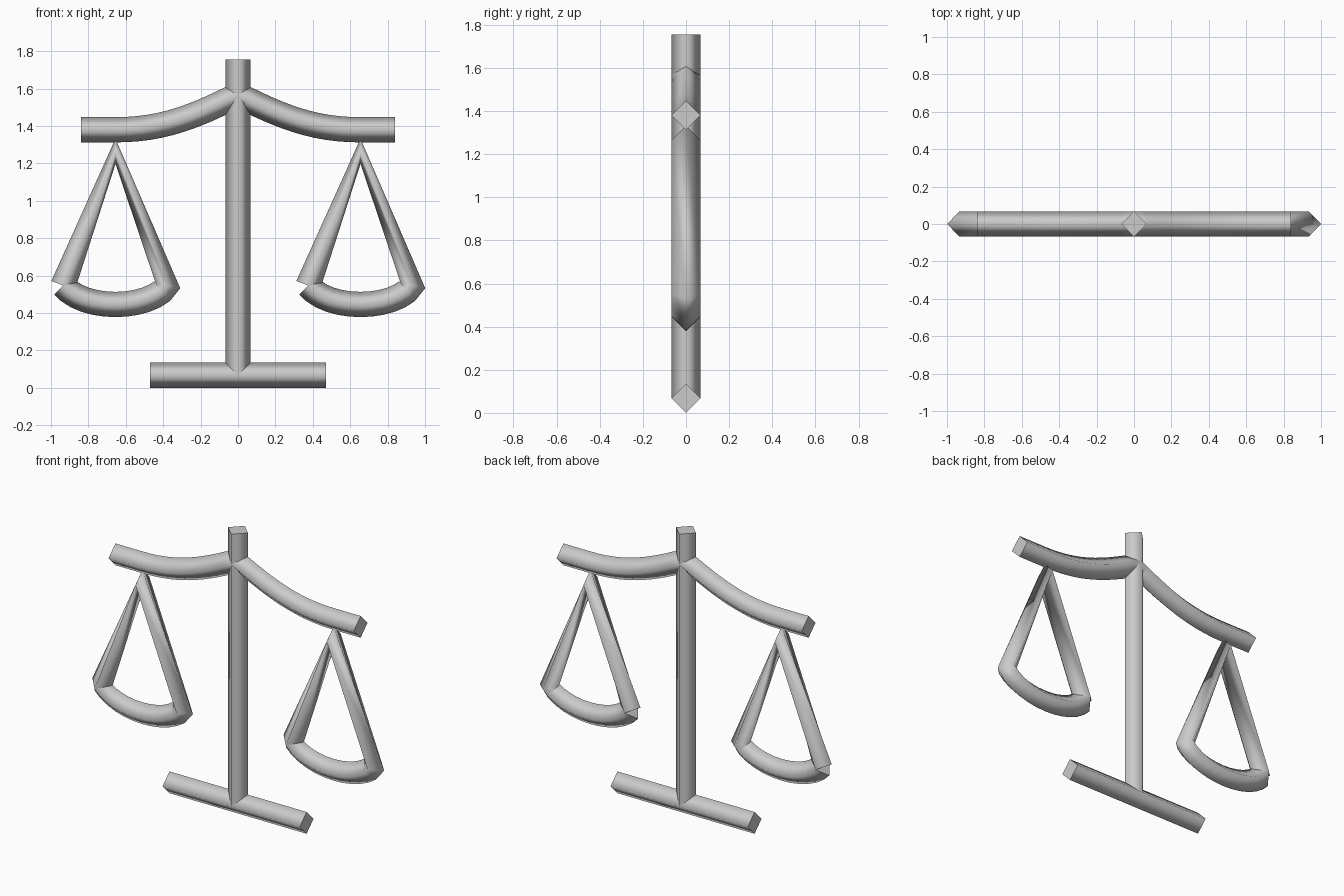
import bpy, math
from mathutils import Vector
from mathutils.geometry import interpolate_bezier

if "Cube" in bpy.data.objects:
    bpy.data.objects.remove(bpy.data.objects["Cube"])

R = 0.0675  # tube radius (four-sided diamond section)

grey = bpy.data.materials.new("light_grey")
grey.diffuse_color = (0.6, 0.6, 0.6, 1)
grey.use_nodes = True
grey.node_tree.nodes["Principled BSDF"].inputs["Base Color"].default_value = grey.diffuse_color


def bezier(a, b, c, d, n=13):
    """Sample a cubic curve in the front plane."""
    pts = interpolate_bezier(*[Vector((p[0], p[1], 0)) for p in (a, b, c, d)], n)
    return [(p.x, p.y) for p in pts]


def tube(name, points):
    """Sweep a four-sided smooth tube along (x, z) points."""
    cu = bpy.data.curves.new(name, 'CURVE')
    cu.dimensions = '3D'
    cu.twist_mode = 'Z_UP'
    cu.fill_mode = 'FULL'
    cu.bevel_depth = R
    cu.bevel_resolution = 0
    cu.use_fill_caps = True
    cu.materials.append(grey)
    sp = cu.splines.new('POLY')
    sp.points.add(len(points) - 1)
    for p, (x, z) in zip(sp.points, points):
        p.co = (x, z, 0, 1)
    sp.use_smooth = True
    ob = bpy.data.objects.new(name, cu)
    ob.rotation_euler.x = math.pi / 2
    bpy.context.collection.objects.link(ob)
    bpy.ops.object.select_all(action='DESELECT')
    ob.select_set(True)
    bpy.context.view_layer.objects.active = ob
    bpy.ops.object.convert(target='MESH')
    return ob


# Foot and upright
tube("base_bar", [(-0.47, R), (0.47, R)])
tube("post", [(0, R), (0, 1.755)])

# Drooping beam, both arms mirrored about the post
arm = bezier((0, 1.567), (0.22, 1.455), (0.40, 1.38), (0.65, 1.38)) + [(0.84, 1.38)]
tube("beam", [(-x, z) for x, z in reversed(arm)] + arm[1:])

# Hanging pans: open loop starting and ending at the left corner
for name, cx in (("left_pan", -0.655), ("right_pan", 0.655)):
    bowl = bezier((0.28, 0.547), (0.172, 0.412), (-0.172, 0.412), (-0.28, 0.547))
    loop = [(-0.28, 0.547), (0, 1.265)] + bowl
    tube(name, [(cx + x, z) for x, z in loop])
